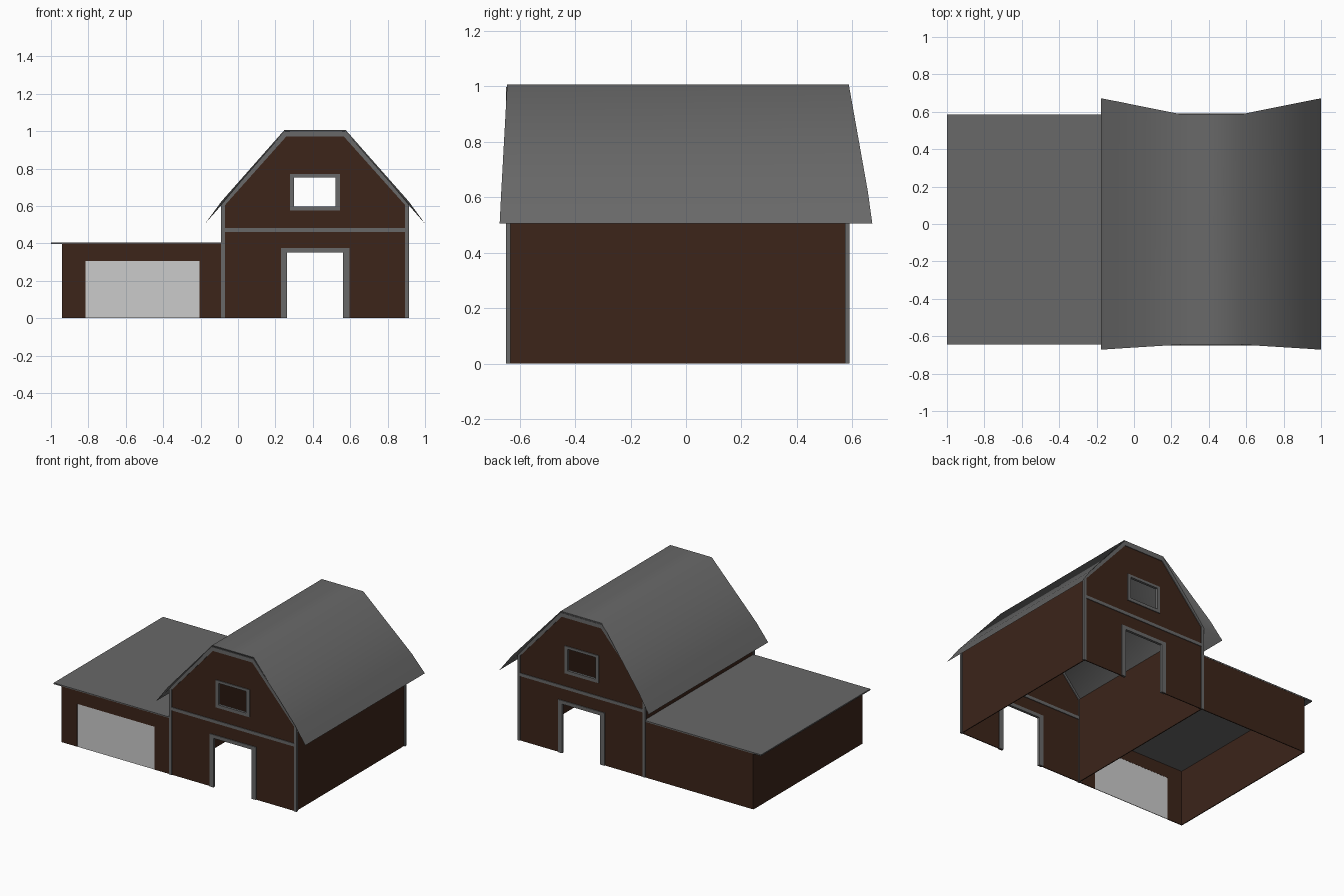
import bpy, bmesh
from math import radians

if "Cube" in bpy.data.objects:
    bpy.data.objects.remove(bpy.data.objects["Cube"])

YF, YB = -0.641, 0.581      # front and back wall planes
CX = 0.412                  # barn centre line


def material(name, rgb):
    m = bpy.data.materials.new(name)
    m.diffuse_color = (*rgb, 1)
    m.use_nodes = True
    m.node_tree.nodes["Principled BSDF"].inputs["Base Color"].default_value = m.diffuse_color
    return m


BROWN = material("brown_boards", (0.045, 0.018, 0.010))
GREY = material("dark_grey", (0.14, 0.14, 0.14))
LIGHT = material("light_grey", (0.62, 0.62, 0.62))


def panel(name, loops, y, depth, mat):
    """Flat panel in the xz plane; inner loops become holes."""
    cu = bpy.data.curves.new(name, 'CURVE')
    cu.dimensions, cu.fill_mode, cu.extrude = '2D', 'BOTH', depth / 2
    for pts in loops:
        s = cu.splines.new('POLY')
        s.points.add(len(pts) - 1)
        for p, (x, z) in zip(s.points, pts):
            p.co = (x, z, 0, 1)
        s.use_cyclic_u = True
    ob = bpy.data.objects.new(name, cu)
    bpy.context.collection.objects.link(ob)
    ob.location.y = y
    ob.rotation_euler.x = radians(90)
    bpy.ops.object.select_all(action='DESELECT')
    ob.select_set(True)
    bpy.context.view_layer.objects.active = ob
    bpy.ops.object.convert(target='MESH')
    ob = bpy.context.object
    ob.data.materials.clear()
    ob.data.materials.append(mat)
    for f in ob.data.polygons:
        f.use_smooth = False
        f.material_index = 0


def box(name, x0, x1, y0, y1, z0, z1, mat):
    bpy.ops.mesh.primitive_cube_add(size=1, location=((x0+x1)/2, (y0+y1)/2, (z0+z1)/2))
    ob = bpy.context.object
    ob.name = name
    ob.scale = (x1-x0, y1-y0, z1-z0)
    ob.data.materials.append(mat)


def rect(x0, x1, z0, z1):
    return [(x0, z0), (x1, z0), (x1, z1), (x0, z1)]


def mirrored(half):
    """Complete a right-hand profile (offset from centre, z) to both sides."""
    return [(CX+d, z) for d, z in half] + [(CX-d, z) for d, z in reversed(half)]


def arch(outer, inner):
    """Band between two open-bottomed outlines."""
    return mirrored(outer) + mirrored(inner)[::-1]


# Barn gable walls with door, window and trim, front and back
for side, y in (("front", YF), ("back", YB)):
    wall = arch([(0.49, 0), (0.49, 0.61), (0.16, 0.99)], [(0.155, 0), (0.155, 0.36)])
    panel(side + "_gable_wall", [wall, rect(0.295, 0.53, 0.595, 0.757)], y, 0.006, BROWN)
    panel(side + "_gable_trim", [arch([(0.502, 0), (0.502, 0.61), (0.163, 0.998)],
                                      [(0.482, 0), (0.482, 0.604), (0.155, 0.97)])], y, 0.016, GREY)
    panel(side + "_door_trim", [arch([(0.183, 0), (0.183, 0.375)],
                                     [(0.15, 0), (0.15, 0.35)])], y, 0.018, GREY)
    panel(side + "_window_trim", [rect(0.277, 0.545, 0.575, 0.77),
                                  rect(0.30, 0.52, 0.598, 0.752)], y, 0.018, GREY)
    box(side + "_cross_trim", -0.075, 0.899, y-0.008, y+0.008, 0.46, 0.482, GREY)

# Barn side walls
for side, x in (("left", CX-0.49), ("right", CX+0.49)):
    box(side + "_barn_wall", x-0.003, x+0.003, YF, YB, 0, 0.61, BROWN)

# Barn roof: tapering shell whose ends flare out towards the eaves
# (offset from centre, z, front y, back y)
outer = [(0.163, 1.007, -0.645, 0.587), (0.50, 0.625, -0.666, 0.655), (0.588, 0.505, -0.672, 0.672)]
inner = [(0.496, 0.61, -0.647, 0.587), (0.158, 0.992, -0.643, 0.585)]
half = outer + inner
ring = [(CX+d, z, f, b) for d, z, f, b in half]
left = [(CX-d, z, f, b) for d, z, f, b in half]
bm = bmesh.new()
R, L = ([[bm.verts.new((x, y, z)) for y in (f, b)] for x, z, f, b in s] for s in (ring, left))
loop = [R[0], R[1], R[2], R[3], R[4], L[4], L[3], L[2], L[1], L[0]]
for p, q in zip(loop, loop[1:] + loop[:1]):
    bm.faces.new((p[0], q[0], q[1], p[1]))
for e in (0, 1):
    bm.faces.new((R[0][e], R[4][e], L[4][e], L[0][e]))
    for S in (R, L):
        bm.faces.new((S[0][e], S[1][e], S[3][e], S[4][e]))
        bm.faces.new((S[1][e], S[2][e], S[3][e]))
bmesh.ops.recalc_face_normals(bm, faces=bm.faces)
me = bpy.data.meshes.new("barn_roof")
bm.to_mesh(me)
bm.free()
me.materials.append(GREY)
roof = bpy.data.objects.new("barn_roof", me)
bpy.context.collection.objects.link(roof)
bpy.ops.object.select_all(action='DESELECT')
roof.select_set(True)
bpy.context.view_layer.objects.active = roof
bpy.ops.object.shade_smooth_by_angle(angle=radians(55))

# Garage annex
AL, AR = -0.937, -0.078
panel("garage_front_wall", [[(AL, 0), (-0.815, 0), (-0.815, 0.305), (-0.207, 0.305),
                             (-0.207, 0), (AR, 0), (AR, 0.398), (AL, 0.398)]], YF, 0.006, BROWN)
box("garage_door", -0.815, -0.207, YF-0.002, YF+0.002, 0, 0.305, LIGHT)
box("garage_back_wall", AL, AR, YB-0.003, YB+0.003, 0, 0.398, BROWN)
box("garage_side_wall", AL-0.003, AL+0.003, YF, YB, 0, 0.398, BROWN)
box("garage_roof", -1.0, AR, -0.644, 0.585, 0.396, 0.405, GREY)
